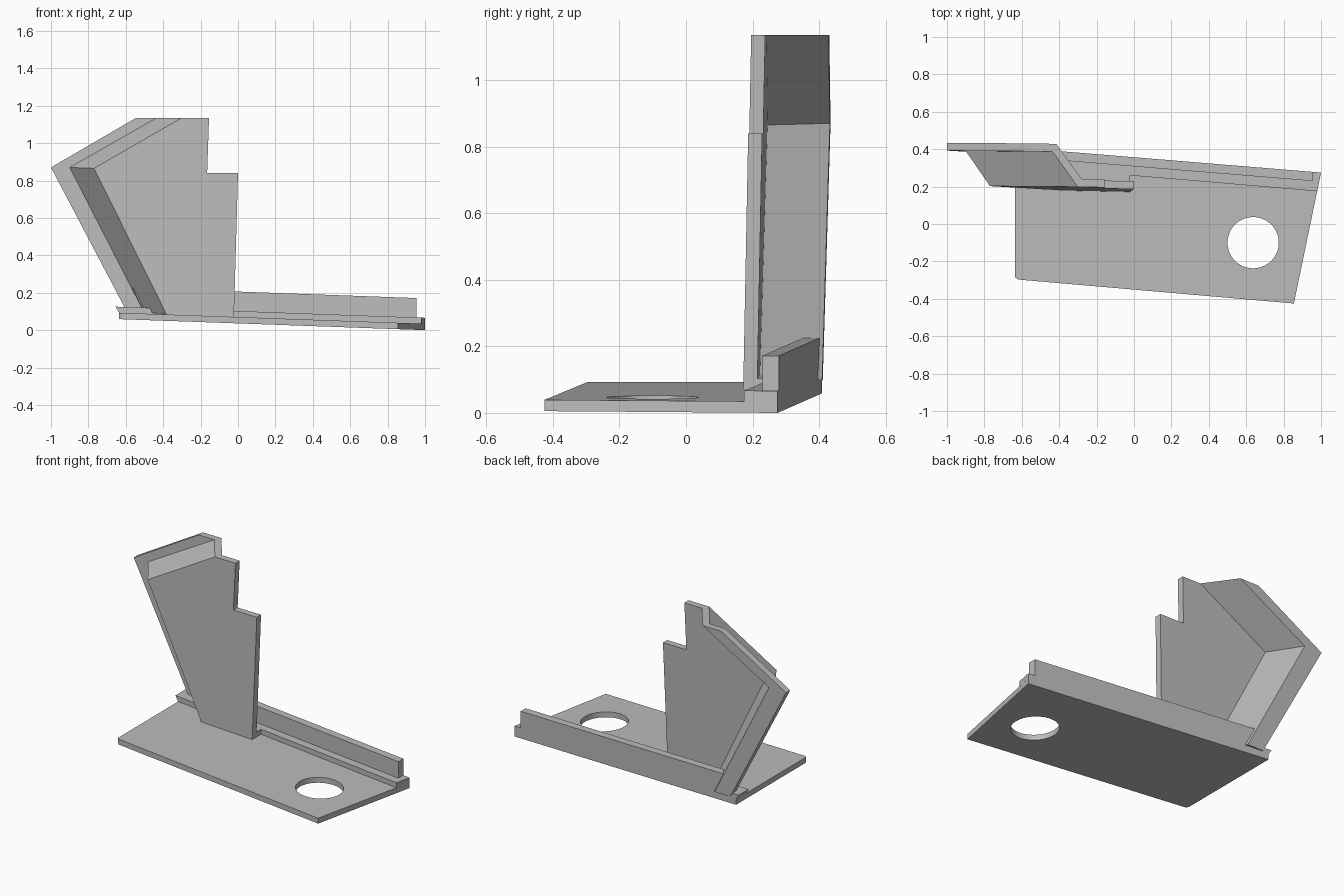
import bpy, bmesh
from mathutils import Vector

cube = bpy.data.objects.get("Cube")
if cube:
    bpy.data.objects.remove(cube, do_unlink=True)

grey = bpy.data.materials.new("plain grey")
grey.use_nodes = True
colour = (0.5, 0.5, 0.5, 1)
grey.diffuse_color = colour
grey.node_tree.nodes["Principled BSDF"].inputs["Base Color"].default_value = colour


def floor(x):
    """Underside height of the gently tilted base."""
    return 0.036 - 0.036 * x


def finish(name, bm):
    bmesh.ops.recalc_face_normals(bm, faces=bm.faces)
    mesh = bpy.data.meshes.new(name)
    bm.to_mesh(mesh)
    bm.free()
    mesh.materials.append(grey)
    obj = bpy.data.objects.new(name, mesh)
    bpy.context.collection.objects.link(obj)
    return obj


def shell(bm, front, back, faces):
    """Two matching skins joined around their open edges."""
    a = [bm.verts.new(p) for p in front]
    b = [bm.verts.new(p) for p in back]
    used = set()
    for f in faces:
        bm.faces.new([a[i] for i in f])
        bm.faces.new([b[i] for i in reversed(f)])
        used.update(zip(f, f[1:] + f[:1]))
    for i, j in used:
        if (j, i) not in used:
            bm.faces.new((a[j], a[i], b[i], b[j]))


def slab(name, outline, low, high, top=None):
    """Plan outline raised between two heights above the tilted floor."""
    top = top or outline
    bm = bmesh.new()
    shell(bm, [(x, y, floor(x) + low) for x, y in outline],
          [(x, y, floor(x) + high) for x, y in top],
          [list(range(len(outline)))])
    return finish(name, bm)


def back_y(x):
    return 0.275 - 0.082 * (x - 1)


def ledge_y(x):
    return 0.258 - 0.085 * x


def wall_y(x):
    return back_y(x) - 0.049


# Base plate with a round hole
base = slab("base_plate", [(-0.635, -0.285), (-0.62, -0.297), (0.855, -0.425),
                           (1.0, back_y(1)), (-0.635, back_y(-0.635))], 0, 0.034)
bm = bmesh.new()
bmesh.ops.create_cone(bm, cap_ends=True, segments=64, radius1=0.137, radius2=0.137, depth=1)
bmesh.ops.translate(bm, verts=bm.verts, vec=(0.637, -0.1, 0))
cutter = finish("hole_cutter", bm)
cutter.hide_render = True
cut = base.modifiers.new("hole", 'BOOLEAN')
cut.operation = 'DIFFERENCE'
cut.object = cutter
bpy.context.view_layer.objects.active = base
bpy.ops.object.modifier_apply(modifier=cut.name)
bpy.data.objects.remove(cutter, do_unlink=True)

# Raised ledge along the back, with the step behind the upright
ledge_low = [(-0.635, ledge_y(-0.635)), (0.98, 0.175), (1.0, back_y(1)), (-0.635, back_y(-0.635))]
ledge_top = [(-0.655, ledge_y(-0.655))] + ledge_low[1:3] + [(-0.655, back_y(-0.655))]
slab("back_ledge", ledge_low, 0.033, 0.066, ledge_top)
slab("ledge_step", [(-0.4, 0.2), (-0.022, 0.19), (-0.022, 0.27), (-0.4, 0.3)], 0.03, 0.066)


# Narrow wall on the ledge, its end slanted to meet the upright
def wall_plan(left):
    right = 0.955
    return [(left, wall_y(left)), (right, wall_y(right)),
            (right, back_y(right)), (left, back_y(left))]


slab("back_wall", wall_plan(-0.51), 0.06, 0.17, wall_plan(-0.565))

# Upright panel: front plate, two sloping sides and a rear flange
plate = [(-0.022, 0.065), (0, 0.84), (-0.165, 0.84), (-0.155, 1.135)]
fold = [(-0.30, 1.135), (-0.77, 0.865), (-0.38, 0.08)]
rim = [(-0.435, 1.135), (-0.90, 0.87), (-0.505, 0.1)]
edge = [(-0.545, 1.135), (-1.0, 0.87), (-0.595, 0.1)]


def place(points, depth):
    return [Vector((x, 0.17 - 0.02 * x + 0.02 * z + depth, z)) for x, z in points]


front = place(plate + fold, 0) + place(rim + edge, 0.185)
n, m = len(plate), len(fold)
thickness = Vector((0, 0.042, 0))
inset = Vector((0.02, 0, 0))
back = [p + thickness + (inset if n <= i < n + 2 * m else Vector())
        for i, p in enumerate(front)]
faces = [list(range(n + m))]
for ring in (n, n + m):
    for k in range(m - 1):
        i = ring + k
        faces.append([i + 1, i, i + m, i + m + 1])
bm = bmesh.new()
shell(bm, front, back, faces)
finish("upright_panel", bm)
